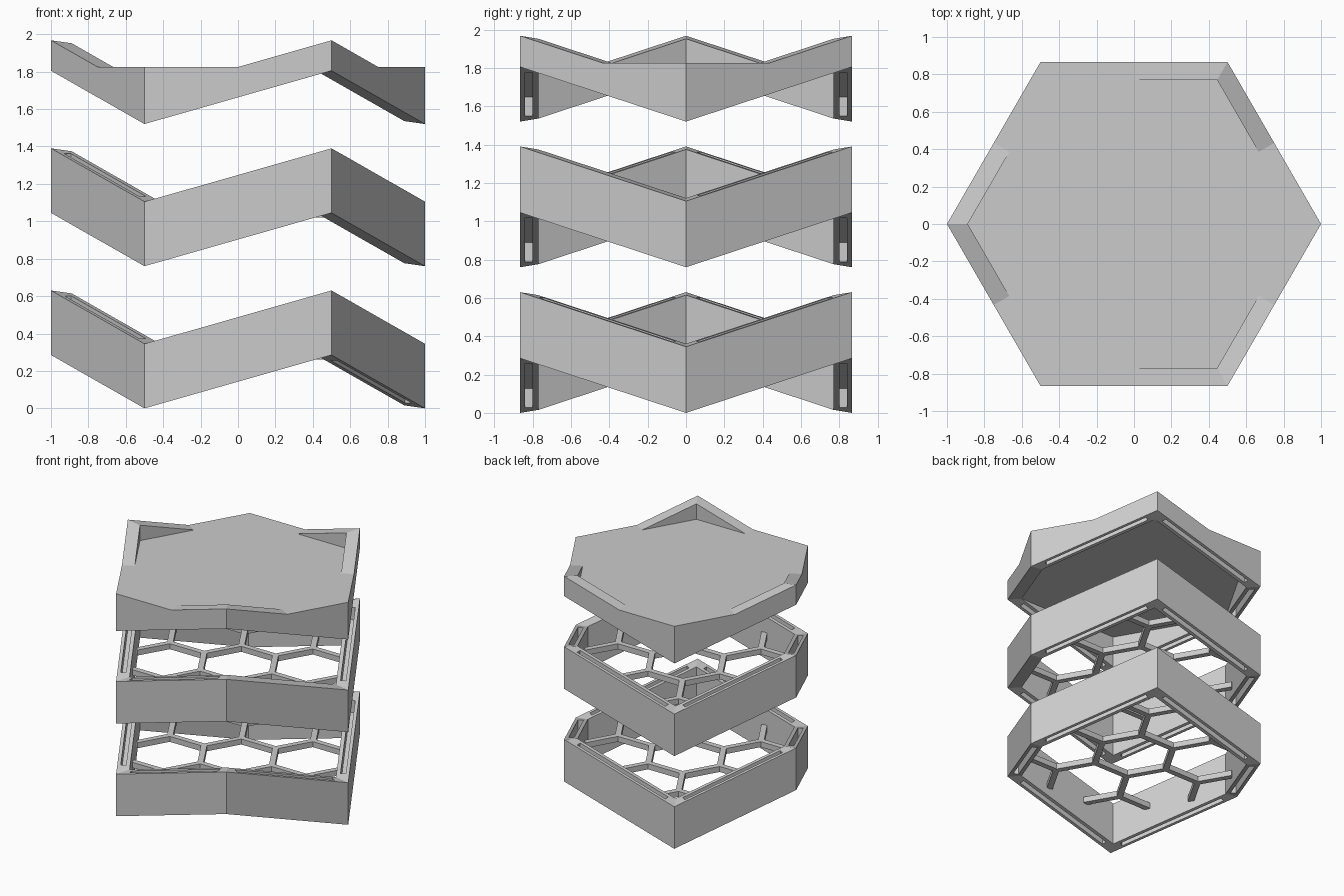
import bpy, bmesh, math
from mathutils import Vector

if "Cube" in bpy.data.objects:
    bpy.data.objects.remove(bpy.data.objects["Cube"])

R_OUT, R_IN = 1.0, 0.889      # outer / inner corner radius of the frame
WAVE = 0.1425                 # corners alternate this far below / above the mid height
STEP = 0.76                   # vertical spacing of the layers
WALL = 0.345                  # height of a frame wall
CELL = 0.308                  # honeycomb cell radius

grey = bpy.data.materials.new("plain grey")
grey.diffuse_color = (0.6, 0.6, 0.6, 1)
grey.use_nodes = True
grey.node_tree.nodes["Principled BSDF"].inputs["Base Color"].default_value = grey.diffuse_color


def finish(name, bm):
    bmesh.ops.recalc_face_normals(bm, faces=bm.faces[:])
    mesh = bpy.data.meshes.new(name)
    bm.to_mesh(mesh)
    bm.free()
    mesh.materials.append(grey)
    ob = bpy.data.objects.new(name, mesh)
    bpy.context.collection.objects.link(ob)
    return ob


def hexagon(r):
    """Corners and edge midpoints, with wave offset: low, mid, high, mid, ..."""
    pts = []
    for i in range(12):
        a = math.radians(30 * i)
        d = r if i % 2 == 0 else r * math.cos(math.pi / 6)
        wave = 0 if i % 2 else (-WAVE if i % 4 == 0 else WAVE) * r
        pts.append((d * math.cos(a), d * math.sin(a), wave))
    return pts


def loop(bm, r, height):
    return [bm.verts.new((x, y, height(w))) for x, y, w in hexagon(r)]


def bridge(bm, a, b):
    for i in range(len(a)):
        j = (i + 1) % len(a)
        quad = []
        for v in (a[i], a[j], b[j], b[i]):
            if v not in quad:
                quad.append(v)
        if len(quad) > 2:
            bm.faces.new(quad)


def cut_slots(ob, z0, top):
    """Long slot sunk 0.1 into the sloping rim of every side."""
    bm = bmesh.new()
    lo, hi = (-0.1, 0.05) if top else (-0.05, 0.1)
    for k in range(6):
        a = math.radians(30 + 60 * k)
        out = Vector((math.cos(a), math.sin(a), 0))
        side = Vector((-math.sin(a), math.cos(a), 0))
        slope = 2 * WAVE if k % 2 == 0 else -2 * WAVE
        box = bmesh.ops.create_cube(bm, size=1)["verts"]
        for v in box:
            t = 0.4 if v.co.x > 0 else -0.4
            d = 0.84 if v.co.y > 0 else 0.80
            h = z0 + slope * t + (hi if v.co.z > 0 else lo)
            v.co = out * d + side * t + Vector((0, 0, h))
    cutter = finish("slot_cutter", bm)
    cutter.hide_render = True
    mod = ob.modifiers.new("slots", 'BOOLEAN')
    mod.operation, mod.solver, mod.object = 'DIFFERENCE', 'EXACT', cutter
    bpy.context.view_layer.objects.active = ob
    bpy.ops.object.modifier_apply(modifier=mod.name)
    bpy.data.objects.remove(cutter)


# Wavy hexagonal frame
def make_frame(name, z):
    mid = z + WAVE
    bm = bmesh.new()
    rings = [loop(bm, r, lambda w, h=h: mid + w + h)
             for r, h in ((R_OUT, 0), (R_OUT, WALL), (R_IN, WALL), (R_IN, 0))]
    for i in range(4):
        bridge(bm, rings[i], rings[(i + 1) % 4])
    bmesh.ops.dissolve_limit(bm, angle_limit=0.001, verts=bm.verts[:], edges=bm.edges[:])
    ob = finish(name, bm)
    cut_slots(ob, mid, False)
    cut_slots(ob, mid + WALL, True)


# Flat honeycomb: struts of the seven central cells, ending in the walls
def make_lattice(name, z):
    bm = bmesh.new()

    def polar(r, deg):
        a = math.radians(deg)
        return Vector((r * math.cos(a), r * math.sin(a), 0))

    def strut(a, b):
        along = (b - a).normalized()
        across = Vector((-along.y, along.x, 0)) * 0.0225
        a, b = a - along * 0.012, b + along * 0.012
        for v in bmesh.ops.create_cube(bm, size=1)["verts"]:
            end = b if v.co.x > 0 else a
            h = z + (0.305 if v.co.z > 0 else 0.26)
            v.co = end + across * (1 if v.co.y > 0 else -1) + Vector((0, 0, h))

    for k in range(6):
        d = 60 * k
        inner, node = polar(CELL, d), polar(2 * CELL, d)
        strut(inner, polar(CELL, d + 60))
        strut(inner, node)
        for turn in (-60, 60):
            strut(node, node + polar(0.265, d + turn))
    finish(name, bm)


# Lid: flat plate with a rim rising to the three high corners
def make_lid(name, z):
    mid, top, ceiling = z + WAVE, z + 0.305, z + 0.27
    bm = bmesh.new()
    out_low = loop(bm, R_OUT, lambda w: mid + w)
    out_top = loop(bm, R_OUT, lambda w: top + max(0, w))
    in_top = loop(bm, R_IN, lambda w: top + max(0, w))
    in_low = loop(bm, R_IN, lambda w: mid + w)
    roof = loop(bm, R_IN, lambda w: ceiling)
    floor = list(in_top)
    for i in (2, 6, 10):
        x, y, _ = in_top[i].co
        floor[i] = bm.verts.new((x, y, top))
    bridge(bm, out_low, out_top)
    bridge(bm, out_top, in_top)
    bridge(bm, in_top, floor)
    bridge(bm, out_low, in_low)
    bridge(bm, in_low, roof)
    bm.faces.new(floor)
    bm.faces.new(roof)
    ob = finish(name, bm)
    cut_slots(ob, mid, False)


for n, label in enumerate(("lower", "middle")):
    make_frame(label + "_frame", n * STEP)
    make_lattice(label + "_honeycomb", n * STEP)
make_lid("lid", 2 * STEP)
